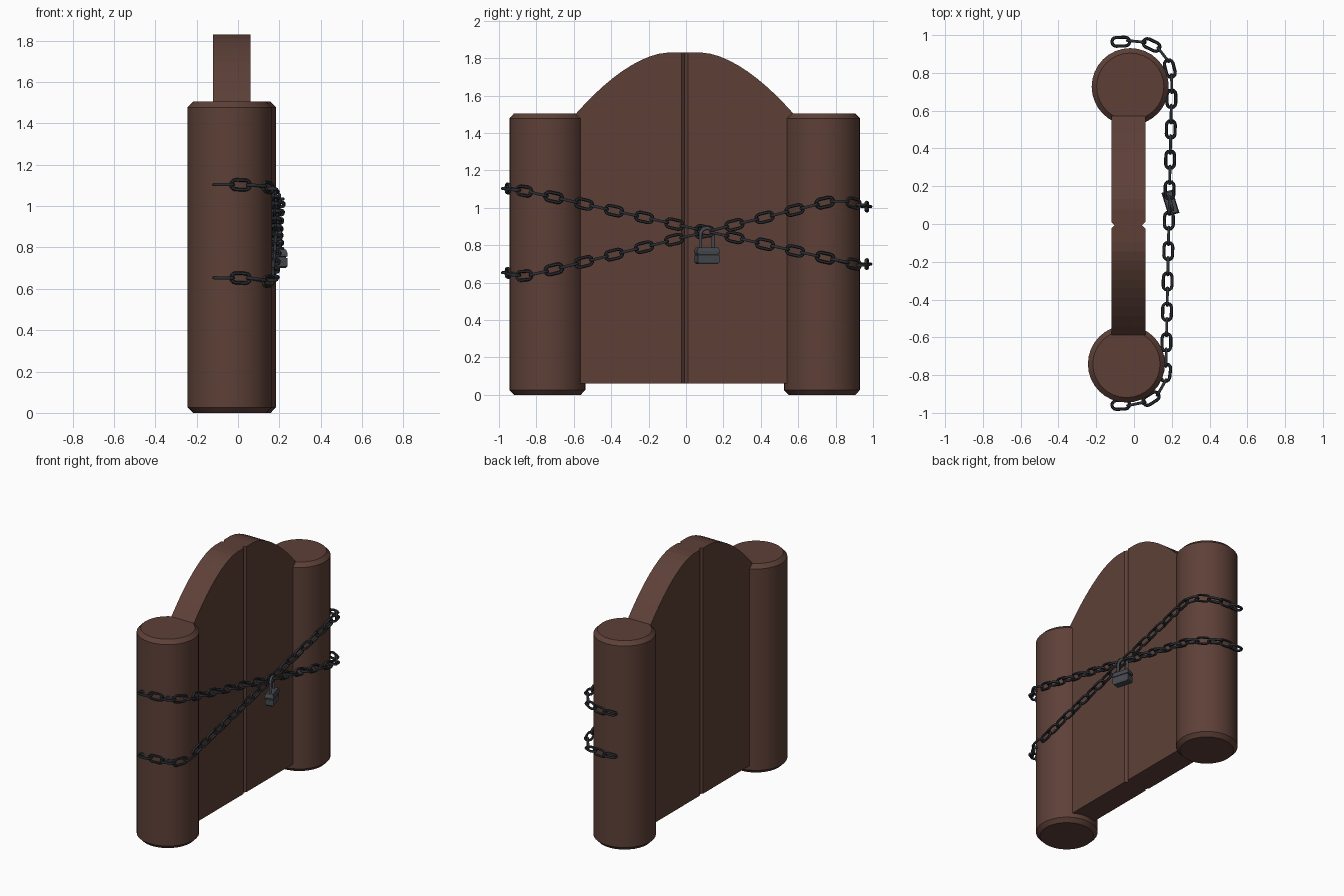
import bpy, bmesh, math
from mathutils import Vector, Matrix

if "Cube" in bpy.data.objects:
    bpy.data.objects.remove(bpy.data.objects["Cube"])


def material(name, rgb):
    lin = [c / 255 / 12.92 if c < 11 else ((c / 255 + 0.055) / 1.055) ** 2.4 for c in rgb]
    m = bpy.data.materials.new(name)
    m.diffuse_color = (*lin, 1)
    m.use_nodes = True
    m.node_tree.nodes["Principled BSDF"].inputs["Base Color"].default_value = m.diffuse_color
    return m


WOOD = material("dark_wood", (93, 64, 55))
IRON = material("black_iron", (43, 46, 51))
STEEL = material("grey_steel", (70, 73, 79))


def finish(name, bm, mat, smooth=None):
    bmesh.ops.recalc_face_normals(bm, faces=bm.faces)
    me = bpy.data.meshes.new(name)
    bm.to_mesh(me)
    bm.free()
    me.materials.append(mat)
    ob = bpy.data.objects.new(name, me)
    bpy.context.collection.objects.link(ob)
    if smooth:
        bpy.ops.object.select_all(action='DESELECT')
        ob.select_set(True)
        bpy.context.view_layer.objects.active = ob
        bpy.ops.object.shade_smooth_by_angle(angle=math.radians(smooth))
    return ob


def bridge(bm, a, b):
    n = len(a)
    for i in range(n):
        bm.faces.new((a[i], a[(i + 1) % n], b[(i + 1) % n], b[i]))


# Round gate posts with chamfered ends
def post(name, x, y):
    bm = bmesh.new()
    rings = []
    for r, z in ((0.178, 0), (0.204, 0.027), (0.204, 1.478), (0.178, 1.505)):
        rings.append([bm.verts.new((x + r * math.cos(math.tau * i / 32),
                                    y + r * math.sin(math.tau * i / 32), z)) for i in range(32)])
    for a, b in zip(rings, rings[1:]):
        bridge(bm, a, b)
    bm.faces.new(rings[0])
    bm.faces.new(rings[-1])
    finish(name, bm, WOOD, 30)


post("left_post", -0.04, -0.741)
post("right_post", -0.02, 0.727)


# Door leaves: arched profile extruded through x, inner edges chamfered
def door(name, side):
    mid, flat, outer, top = -0.007, 0.09, 0.58, 1.83
    prof = [(0, 0.06), (0, top), (flat, top)]
    for i in range(1, 11):
        t = i / 10
        prof.append((flat + (outer - flat) * t, top - 0.325 * t ** 1.7))
    prof.append((outer, 0.06))
    bm = bmesh.new()
    rings = []
    for x, cut in ((-0.12, 0.017), (-0.103, 0), (0.043, 0), (0.06, 0.017)):
        rings.append([bm.verts.new((x, mid + side * max(y, cut), z)) for y, z in prof])
    for a, b in zip(rings, rings[1:]):
        bridge(bm, a, b)
    bm.faces.new(rings[0])
    bm.faces.new(rings[-1])
    finish(name, bm, WOOD)


door("left_door", -1)
door("right_door", 1)


# Tube swept along a planar path (u, v), mapped to space by a matrix
def tube(bm, pts, r, mat, closed, sides=6):
    rings = []
    n = len(pts)
    for i, p in enumerate(pts):
        a = pts[i - 1] if closed or i else p
        b = pts[(i + 1) % n] if closed or i < n - 1 else p
        d = (Vector(b) - Vector(a)).normalized()
        ring = []
        for k in range(sides):
            c = math.tau * k / sides
            q = Vector((p[0] - d.y * r * math.cos(c), p[1] + d.x * r * math.cos(c), r * math.sin(c)))
            ring.append(bm.verts.new(mat @ q))
        rings.append(ring)
    for i in range(n if closed else n - 1):
        bridge(bm, rings[i], rings[(i + 1) % n])
    if not closed:
        bm.faces.new(rings[0])
        bm.faces.new(rings[-1])


def arc(cx, cy, r, a0, a1, n):
    return [(cx + r * math.cos(math.radians(a0 + (a1 - a0) * i / n)),
             cy + r * math.sin(math.radians(a0 + (a1 - a0) * i / n))) for i in range(n + 1)]


# Chains: alternating links along a path wrapped round both posts
LINK = arc(0.024, 0, 0.023, -90, 90, 6) + arc(-0.024, 0, 0.023, 90, 270, 6)
PLAN = [(-0.07, -0.957), (0.01, -0.953), (0.09, -0.925), (0.145, -0.87), (0.168, -0.80),
        (0.2, 0.76), (0.187, 0.84), (0.15, 0.905), (0.09, 0.95), (0.01, 0.967), (-0.07, 0.965)]


def interp(table, y):
    for (y0, z0), (y1, z1) in zip(table, table[1:]):
        if y <= y1:
            return z0 + (z1 - z0) * (y - y0) / (y1 - y0)
    return table[-1][1]


def chain(name, heights, count=29):
    path = []
    for (x0, y0), (x1, y1) in zip(PLAN, PLAN[1:]):
        for i in range(40):
            y = y0 + (y1 - y0) * i / 40
            path.append(Vector((x0 + (x1 - x0) * i / 40, y, interp(heights, y))))
    path.append(Vector((*PLAN[-1], interp(heights, PLAN[-1][1]))))
    dist = [0]
    for a, b in zip(path, path[1:]):
        dist.append(dist[-1] + (b - a).length)

    def at(s):
        s = min(max(s, 0), dist[-1])
        for i in range(len(path) - 1):
            if s <= dist[i + 1]:
                f = (s - dist[i]) / max(dist[i + 1] - dist[i], 1e-9)
                return path[i].lerp(path[i + 1], f)
        return path[-1]

    bm = bmesh.new()
    step = dist[-1] / (count - 1)
    for i in range(count):
        s = i * step
        d = (at(s + 0.035) - at(s - 0.035)).normalized()
        side = d.cross(Vector((0, 0, 1))).normalized()
        up = side.cross(d)
        w, n = (side, up) if i % 2 == 0 else (up, side)
        m = Matrix((d, w, n)).transposed().to_4x4()
        m.translation = at(s)
        tube(bm, LINK, 0.0085, m, True)
    finish(name, bm, IRON, 60)


chain("falling_chain", [(-0.965, 1.105), (-0.84, 1.086), (0.93, 0.692), (0.97, 0.70)])
chain("rising_chain", [(-0.965, 0.655), (-0.88, 0.635), (-0.80, 0.648), (0.77, 1.035),
                       (0.86, 1.035), (0.97, 1.005)])

# Padlock, turned slightly: stepped body and shackle
LOCK = Matrix.Translation((0.193, 0.112, 0)) @ Matrix.Rotation(math.radians(17), 4, 'Z')
bm = bmesh.new()
rings = []
for hx, hy, z in ((0.024, 0.054, 0.70), (0.029, 0.060, 0.708), (0.029, 0.060, 0.748),
                  (0.025, 0.055, 0.750), (0.025, 0.055, 0.755), (0.030, 0.064, 0.757),
                  (0.030, 0.064, 0.768), (0.025, 0.056, 0.789)):
    rings.append([bm.verts.new(LOCK @ Vector((sx * hx, sy * hy, z)))
                  for sx, sy in ((-1, -1), (1, -1), (1, 1), (-1, 1))])
for a, b in zip(rings, rings[1:]):
    bridge(bm, a, b)
bm.faces.new(rings[0])
bm.faces.new(rings[-1])
finish("padlock_body", bm, STEEL)

bm = bmesh.new()
shackle = [(0.036, 0.775)] + arc(0, 0.855, 0.036, 0, 180, 10) + [(-0.036, 0.775)]
axes = LOCK @ Matrix(((0, 0, 1, 0), (1, 0, 0, 0), (0, 1, 0, 0), (0, 0, 0, 1)))
tube(bm, shackle, 0.0095, axes, False, 8)
finish("padlock_shackle", bm, STEEL, 50)
